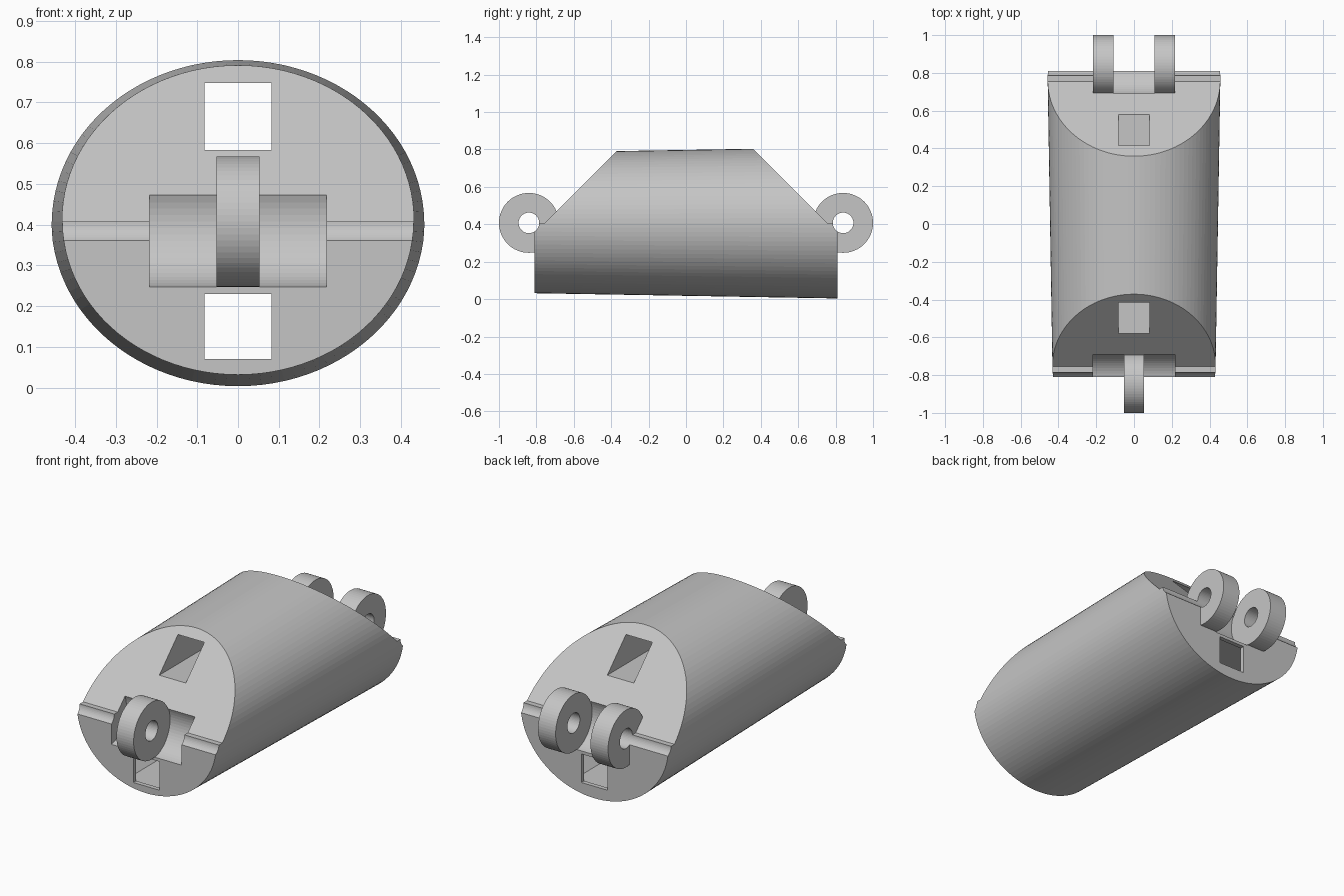
import bpy
import bmesh
from math import cos, sin, tau

cube = bpy.data.objects.get("Cube")
if cube:
    bpy.data.objects.remove(cube, do_unlink=True)

grey = bpy.data.materials.new("plain_grey")
grey.use_nodes = True
COLOUR = (0.56, 0.56, 0.56, 1)
grey.diffuse_color = COLOUR
grey.node_tree.nodes["Principled BSDF"].inputs["Base Color"].default_value = COLOUR

MID = 0.4075          # height of the hinge axes
AXIS = 0.84           # distance of the hinge axes from the centre
KNUCKLE, POCKET, PIN = 0.16, 0.163, 0.055


def loft(name, ring_a, ring_b):
    """Closed solid between two matching rings of points."""
    bm = bmesh.new()
    a = [bm.verts.new(p) for p in ring_a]
    b = [bm.verts.new(p) for p in ring_b]
    n = len(a)
    for i in range(n):
        j = (i + 1) % n
        bm.faces.new((a[i], a[j], b[j], b[i]))
    bm.faces.new(a[::-1])
    bm.faces.new(b)
    bmesh.ops.recalc_face_normals(bm, faces=bm.faces)
    mesh = bpy.data.meshes.new(name)
    bm.to_mesh(mesh)
    bm.free()
    mesh.materials.append(grey)
    ob = bpy.data.objects.new(name, mesh)
    bpy.context.collection.objects.link(ob)
    return ob


def along_x(name, yz, lo, hi):
    return loft(name, [(lo, y, z) for y, z in yz], [(hi, y, z) for y, z in yz])


def along_y(name, xz, reach):
    return loft(name, [(x, -reach, z) for x, z in xz], [(x, reach, z) for x, z in xz])


def oval(cx, cy, rx, ry, n):
    return [(cx + rx * cos(tau * i / n), cy + ry * sin(tau * i / n)) for i in range(n)]


def rect(w, lo, hi):
    return [(-w, lo), (w, lo), (w, hi), (-w, hi)]


def cut(target, cutter):
    cutter.hide_render = True
    mod = target.modifiers.new("cut", "BOOLEAN")
    mod.operation = "DIFFERENCE"
    mod.solver = "EXACT"
    mod.object = cutter
    with bpy.context.temp_override(object=target, active_object=target):
        bpy.ops.object.modifier_apply(modifier=mod.name)
    bpy.data.objects.remove(cutter, do_unlink=True)


# Tapered oval body
front = [(x, -0.81, z) for x, z in oval(0, MID, 0.431, 0.376, 100)]
back = [(x, 0.81, z) for x, z in oval(0, MID, 0.458, 0.404, 100)]
body = loft("body", front, back)

# Sloped ends and hinge clearance pockets
pockets = {-1: [(-0.217, -0.053), (0.053, 0.217)], 1: [(-0.108, 0.108)]}
for side, spans in pockets.items():
    slope = [(0.755, MID), (1.3, MID), (1.3, 1.0), (0.755 - 1.0 + MID, 1.0)]
    cut(body, along_x("slope_cutter", [(side * y, z) for y, z in slope], -1, 1))
    for lo, hi in spans:
        ring = oval(side * AXIS, MID, POCKET, POCKET, 64)
        cut(body, along_x("pocket_cutter", ring, lo, hi))

# Lower chamber behind thin end walls
cut(body, along_y("chamber_cutter", [(-0.14, 0.065), (0.14, 0.065), (0.3, 0.237), (-0.3, 0.237)], 0.785))

# Square openings running the whole length
for lo, hi in ((0.583, 0.748), (0.07, 0.23)):
    cut(body, along_y("window_cutter", rect(0.082, lo, hi), 1.2))

# Pin grooves across both ends
for side in (-1, 1):
    pin = oval(side * AXIS, MID, PIN, PIN, 48)
    cut(body, along_x("groove_cutter", pin, -1, 1))

# Hinge knuckles with pin holes
knuckles = (("front_knuckle", -1, -0.053, 0.053),
            ("back_left_knuckle", 1, 0.108, 0.217),
            ("back_right_knuckle", 1, -0.217, -0.108))
for name, side, lo, hi in knuckles:
    ring = along_x(name, oval(side * AXIS, MID, KNUCKLE, KNUCKLE, 64), lo, hi)
    cut(ring, along_x("hole_cutter", oval(side * AXIS, MID, PIN, PIN, 48), -1, 1))
